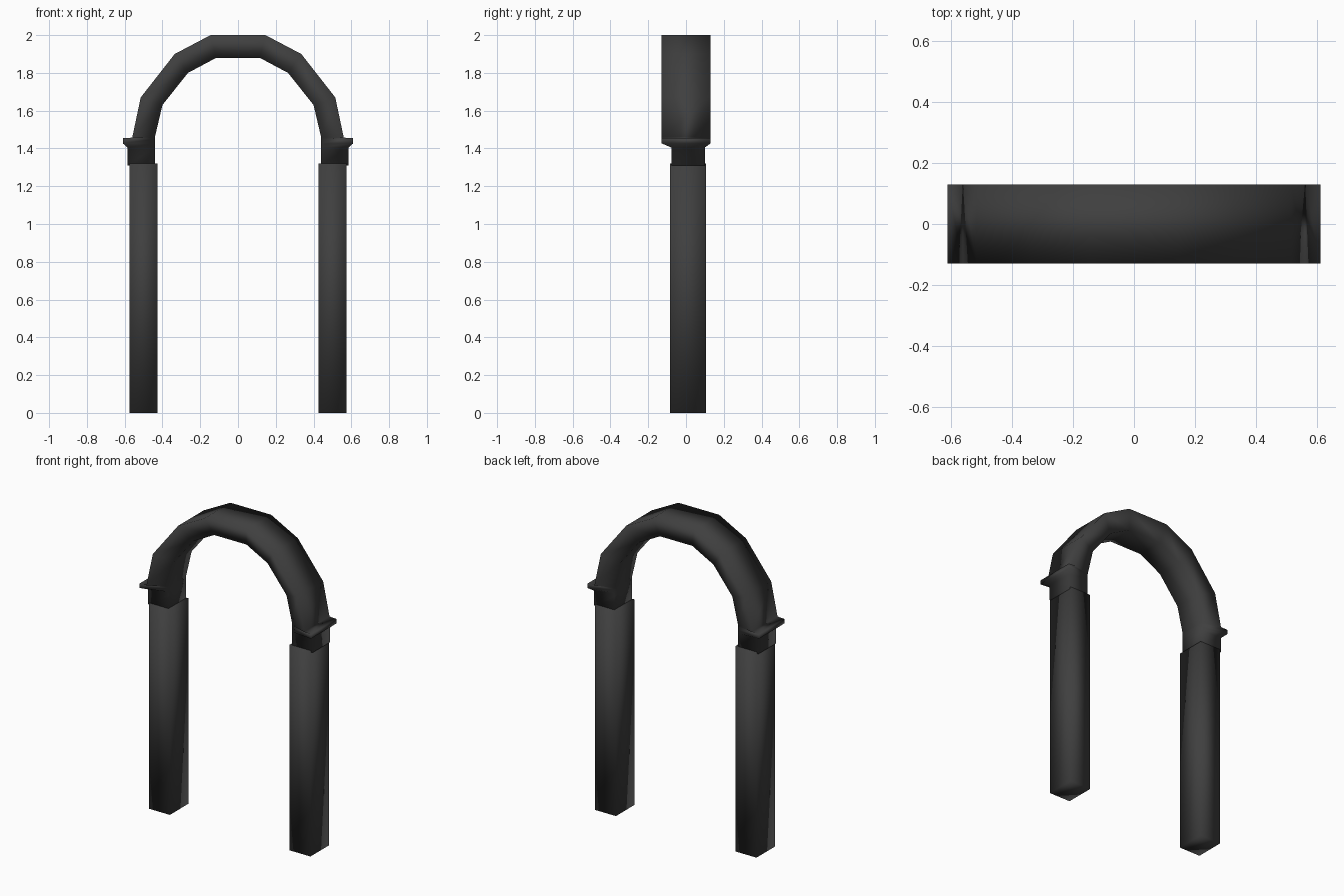
import bpy
import bmesh

cube = bpy.data.objects.get("Cube")
if cube:
    bpy.data.objects.remove(cube, do_unlink=True)

# Single dark finish
dark = bpy.data.materials.new("dark_grey")
dark.use_nodes = True
colour = (0.05, 0.05, 0.05, 1)
dark.diffuse_color = colour
dark.node_tree.nodes["Principled BSDF"].inputs["Base Color"].default_value = colour


def finish(name, bm):
    bmesh.ops.recalc_face_normals(bm, faces=bm.faces[:])
    for face in bm.faces:
        face.smooth = True
    mesh = bpy.data.meshes.new(name)
    bm.to_mesh(mesh)
    bm.free()
    mesh.materials.append(dark)
    obj = bpy.data.objects.new(name, mesh)
    bpy.context.collection.objects.link(obj)
    return obj


# Square posts
def post(name, side):
    bm = bmesh.new()
    bmesh.ops.create_cube(bm, size=1)
    bmesh.ops.scale(bm, vec=(0.15, 0.19, 1.32), verts=bm.verts)
    bmesh.ops.translate(bm, vec=(side * 0.5, 0.01, 0.66), verts=bm.verts)
    finish(name, bm)


post("left_post", 1)
post("right_post", -1)

# Arch: each station is outer x, z, inner x, z and the outer depth range
narrow = (-0.078, 0.1)
wide = (-0.13, 0.13)
half = [
    (0.585, 1.31, 0.44, 1.31, narrow),    # neck foot
    (0.585, 1.405, 0.44, 1.405, narrow),  # neck top
    (0.61, 1.427, 0.44, 1.427, wide),     # ledge underside
    (0.61, 1.455, 0.44, 1.45, wide),      # ledge top
    (0.56, 1.457, 0.44, 1.46, wide),      # arch springing
    (0.515, 1.67, 0.40, 1.63, wide),
    (0.335, 1.90, 0.265, 1.80, wide),
    (0.145, 2.0, 0.115, 1.88, wide),
]
stations = half + [(-ox, oz, -ix, iz, d) for ox, oz, ix, iz, d in reversed(half)]

bm = bmesh.new()
rings = []
for ox, oz, ix, iz, (front, back) in stations:
    section = [(ox, front, oz), (ox, back, oz),
               (ix, narrow[1], iz), (ix, narrow[0], iz)]
    rings.append([bm.verts.new(p) for p in section])
for a, b in zip(rings, rings[1:]):
    for i in range(4):
        j = (i + 1) % 4
        bm.faces.new((a[i], a[j], b[j], b[i]))
bm.faces.new(rings[0])
bm.faces.new(rings[-1])
finish("arch", bm)
